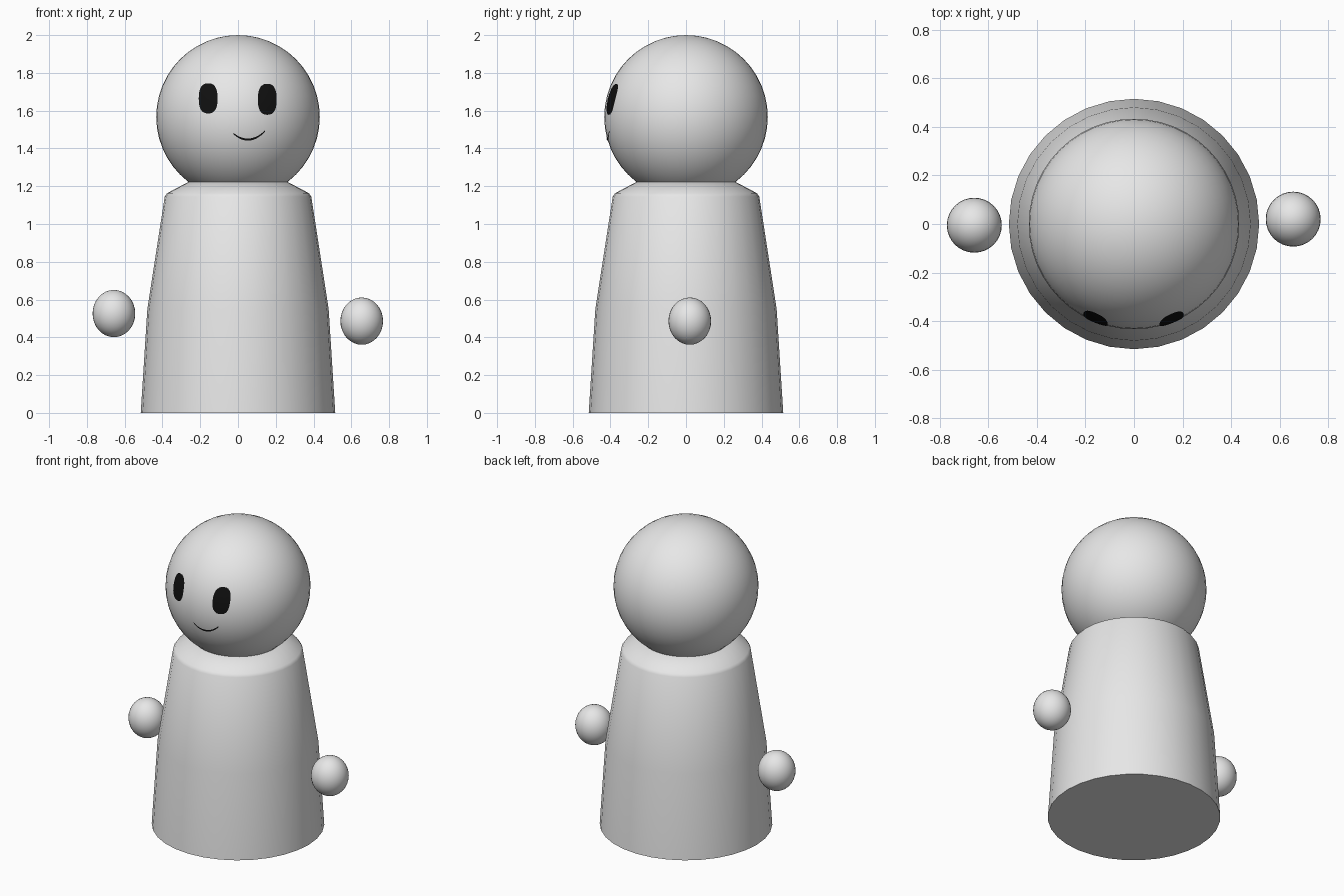
import bpy, bmesh, math
from mathutils import Vector

if "Cube" in bpy.data.objects:
    bpy.data.objects.remove(bpy.data.objects["Cube"])

HEAD = Vector((0, 0, 1.567))
HEAD_R = 0.433


def material(name, rgb):
    m = bpy.data.materials.new(name)
    m.diffuse_color = (*rgb, 1)
    m.use_nodes = True
    m.node_tree.nodes["Principled BSDF"].inputs["Base Color"].default_value = m.diffuse_color
    return m


GREY = material("light grey", (0.8, 0.8, 0.8))
BLACK = material("black", (0.005, 0.005, 0.005))


def finish(name, bm, mat):
    bmesh.ops.recalc_face_normals(bm, faces=bm.faces)
    mesh = bpy.data.meshes.new(name)
    bm.to_mesh(mesh)
    bm.free()
    mesh.materials.append(mat)
    ob = bpy.data.objects.new(name, mesh)
    bpy.context.collection.objects.link(ob)
    bpy.ops.object.select_all(action='DESELECT')
    ob.select_set(True)
    bpy.context.view_layer.objects.active = ob
    bpy.ops.object.shade_smooth_by_angle(angle=math.radians(40))
    return ob


def ball(name, centre, radii, segs=32, rings=16):
    bm = bmesh.new()
    bmesh.ops.create_uvsphere(bm, u_segments=segs, v_segments=rings, radius=1)
    for v in bm.verts:
        v.co = Vector(centre) + Vector([a * r for a, r in zip(v.co, radii)])
    return finish(name, bm, GREY)


def lathe(name, profile, segs=32):
    bm = bmesh.new()
    rings = [[bm.verts.new((r * math.cos(2 * math.pi * i / segs),
                            r * math.sin(2 * math.pi * i / segs), z))
              for i in range(segs)] for r, z in profile]
    for a, b in zip(rings, rings[1:]):
        for i in range(segs):
            j = (i + 1) % segs
            bm.faces.new((a[i], a[j], b[j], b[i]))
    bm.faces.new(rings[0][::-1])
    bm.faces.new(rings[-1])
    return finish(name, bm, GREY)


def on_face(x, z, lift=0.004):
    """Point on the front of the head, just above its surface."""
    dx, dz, r = x - HEAD.x, z - HEAD.z, HEAD_R + lift
    return Vector((x, -math.sqrt(r * r - dx * dx - dz * dz), z))


def eye(name, cx, cz, rx, rz, segs=28):
    bm = bmesh.new()
    centre = bm.verts.new(on_face(cx, cz))
    prev = None
    for k in (0.35, 0.7, 1):
        ring = []
        for i in range(segs):
            c, s = (f(2 * math.pi * i / segs) for f in (math.cos, math.sin))
            x = math.copysign(abs(c) ** 0.8, c) * rx * k
            z = math.copysign(abs(s) ** 0.8, s) * rz * k
            ring.append(bm.verts.new(on_face(cx + x, cz + z)))
        for i in range(segs):
            j = (i + 1) % segs
            bm.faces.new((centre, ring[i], ring[j]) if prev is None
                         else (prev[i], ring[i], ring[j], prev[j]))
        prev = ring
    # Outward-facing thin patch
    bm.normal_update()
    if sum(f.normal.y for f in bm.faces) > 0:
        bmesh.ops.reverse_faces(bm, faces=bm.faces)
    return finish(name, bm, BLACK)


# Robe-like body and round head
lathe("body", [(0.515, 0), (0.48, 0.55), (0.388, 1.145), (0.376, 1.163), (0.258, 1.225)])
ball("head", HEAD, (HEAD_R,) * 3, 48, 24)

# Floating hands
ball("left_hand", (-0.657, -0.005, 0.526), (0.113, 0.113, 0.125))
ball("right_hand", (0.655, 0.02, 0.486), (0.113, 0.113, 0.125))

# Eyes
eye("left_eye", -0.158, 1.665, 0.05, 0.08)
eye("right_eye", 0.155, 1.66, 0.05, 0.082)

# Thin, slightly off-centre smile
bm = bmesh.new()
pairs = []
for i in range(17):
    t = i / 8 - 1
    x = 0.06 + 0.083 * t
    z = 1.447 + 0.007 * t + 0.038 * t * t
    w = 0.006 - 0.002 * abs(t)
    pairs.append([bm.verts.new(on_face(x, z + d)) for d in (-w, w)])
for a, b in zip(pairs, pairs[1:]):
    bm.faces.new((a[0], b[0], b[1], a[1]))
finish("smile", bm, BLACK)
